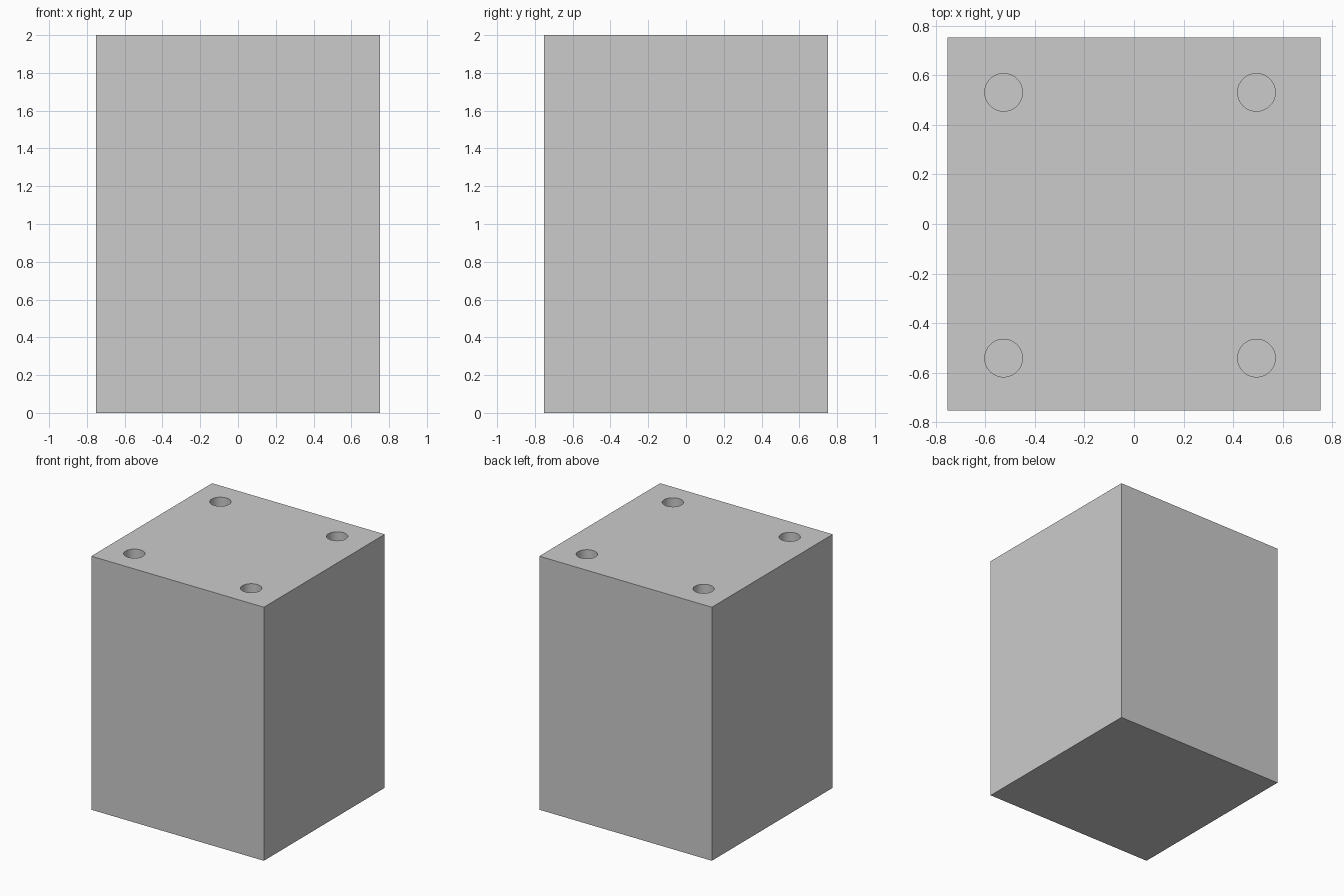
import bpy
import math

if "Cube" in bpy.data.objects:
    bpy.data.objects.remove(bpy.data.objects["Cube"])

HALF, HEIGHT = 0.753, 2.0
HOLE_R, HOLE_DEPTH = 0.076, 0.4

# Main block
bpy.ops.mesh.primitive_cube_add(size=1, location=(0, 0, HEIGHT / 2))
block = bpy.context.object
block.name = "block"
block.scale = (2 * HALF, 2 * HALF, HEIGHT)
bpy.ops.object.transform_apply(location=True, rotation=False, scale=True)


def drill(x, y):
    """Cut one blind round hole into the top of the block."""
    bpy.ops.mesh.primitive_cylinder_add(
        vertices=64, radius=HOLE_R, depth=2 * HOLE_DEPTH, location=(x, y, HEIGHT))
    cutter = bpy.context.object
    cutter.name = "hole_cutter"
    cutter.hide_render = True
    mod = block.modifiers.new("hole", 'BOOLEAN')
    mod.operation = 'DIFFERENCE'
    mod.solver = 'EXACT'
    mod.object = cutter
    bpy.context.view_layer.objects.active = block
    bpy.ops.object.modifier_apply(modifier=mod.name)
    bpy.data.objects.remove(cutter, do_unlink=True)


# Four corner holes, slightly off centre
for hx in (-0.526, 0.494):
    for hy in (-0.541, 0.531):
        drill(hx, hy)

# Smooth hole walls, sharp block edges
bpy.ops.object.select_all(action='DESELECT')
block.select_set(True)
bpy.context.view_layer.objects.active = block
bpy.ops.object.shade_smooth_by_angle(angle=math.radians(30))
